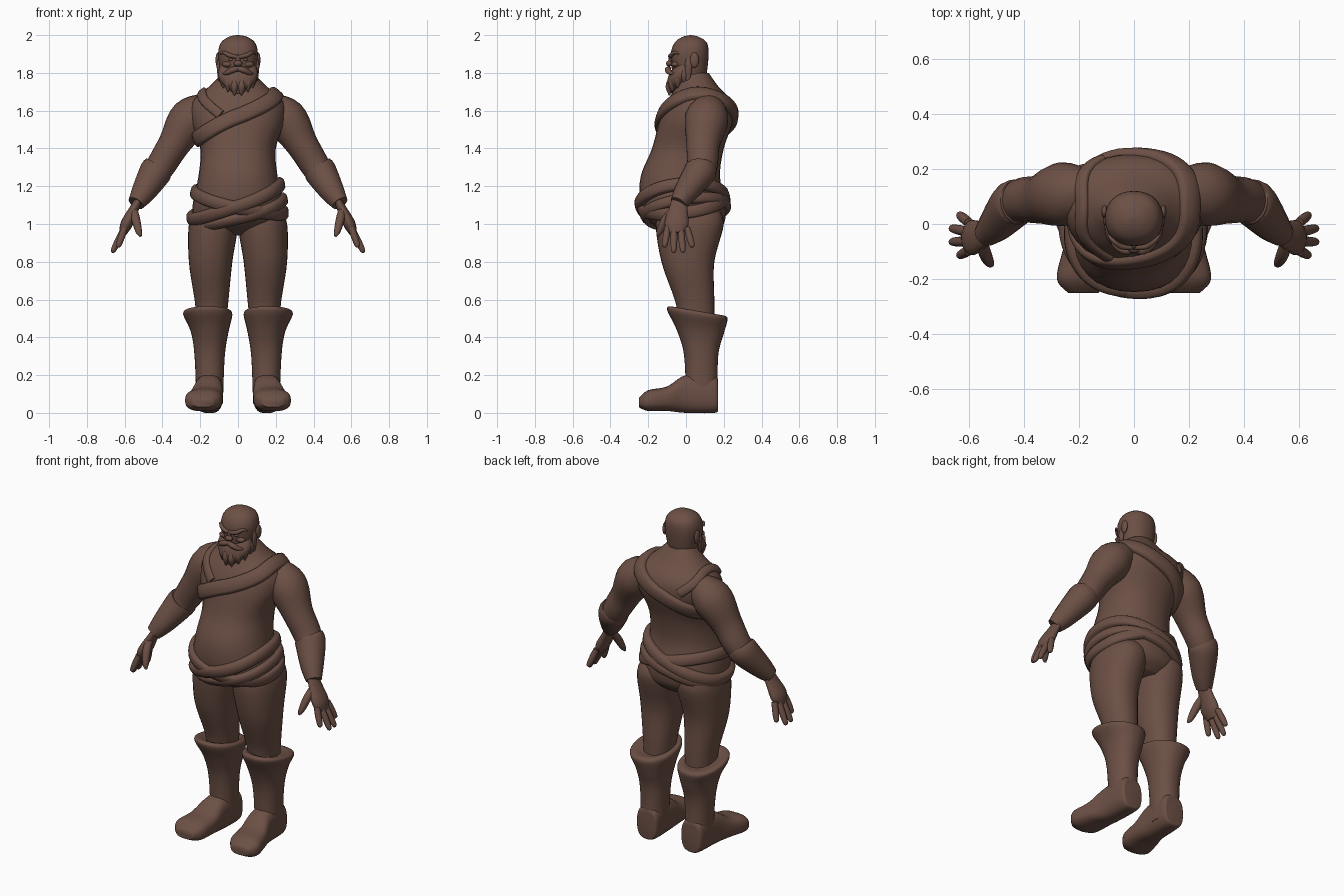
import bpy, bmesh, math
from mathutils import Vector, Matrix

default_cube = bpy.data.objects.get("Cube")
if default_cube:
    bpy.data.objects.remove(default_cube, do_unlink=True)

COLOUR = (0.15, 0.08, 0.06, 1)
brown = bpy.data.materials.new("warm_brown")
brown.use_nodes = True
brown.diffuse_color = COLOUR
brown.node_tree.nodes["Principled BSDF"].inputs["Base Color"].default_value = COLOUR
parts = []


def finish(name, bm, mirror):
    """Turn a bmesh into a brown object, mirrored across x if asked."""
    bmesh.ops.recalc_face_normals(bm, faces=bm.faces)
    mesh = bpy.data.meshes.new(name)
    bm.to_mesh(mesh)
    bm.free()
    mesh.materials.append(brown)
    part = bpy.data.objects.new(name, mesh)
    bpy.context.collection.objects.link(part)
    if mirror:
        part.modifiers.new("Mirror", "MIRROR")
    parts.append(part)


def skin(name, rings, closed=False, mirror=False):
    """Join rings of points into a surface, capped unless it is a loop."""
    bm = bmesh.new()
    loops = [[bm.verts.new(point) for point in ring] for ring in rings]
    count = len(loops[0])
    pairs = list(zip(loops, loops[1:]))
    if closed:
        pairs.append((loops[-1], loops[0]))
    else:
        bm.faces.new(loops[0])
        bm.faces.new(loops[-1])
    for a, b in pairs:
        for j in range(count):
            k = (j + 1) % count
            bm.faces.new((a[j], a[k], b[k], b[j]))
    finish(name, bm, mirror)


def blob(name, centre, size, mirror=False):
    """Ellipsoid for small facial forms."""
    bm = bmesh.new()
    matrix = Matrix.Translation(centre) @ Matrix.Diagonal((*size, 1))
    bmesh.ops.create_uvsphere(bm, u_segments=16, v_segments=10, radius=1, matrix=matrix)
    finish(name, bm, mirror)


def oval(angle, power=2):
    """Point on a unit superellipse."""
    return [math.copysign(abs(value) ** (2 / power), value)
            for value in (math.cos(angle), math.sin(angle))]


def turn(count):
    return [math.tau * j / count for j in range(count)]


def smooth_rows(rows, steps=5):
    """Catmull-Rom interpolation between rows of numbers."""
    padded = [rows[0], *rows, rows[-1]]
    result = []
    for a, b, c, d in zip(padded, padded[1:], padded[2:], padded[3:]):
        for k in range(steps):
            t = k / steps
            result.append([q + (r - p + t * (2 * p - 5 * q + 4 * r - s + t * (3 * (q - r) + s - p))) * t / 2
                           for p, q, r, s in zip(a, b, c, d)])
    return result + [rows[-1]]


def box_loft(name, rows, along_y=False, power=2.2, lean=0, mirror=False):
    """Rows are (level, x min, x max, other min, other max)."""
    rings = []
    for level, left, right, low, high in smooth_rows(rows):
        ring = []
        for angle in turn(32):
            c, s = oval(angle, power)
            x = (left + right + (right - left) * c) / 2
            offset = (high - low) * s / 2
            other = (low + high) / 2 + offset
            ring.append((x, level, other) if along_y else (x, other, level + lean * offset * level ** 3))
        rings.append(ring)
    skin(name, rings, mirror=mirror)


def centred(rows):
    return [(level, -half, half, front, back) for level, half, front, back in rows]


def tube(name, points, width=1, mirror=True):
    """Points are (x, y, z, radius); width stretches the section front to back."""
    rows = smooth_rows(points)
    centres = [Vector(row[:3]) for row in rows]
    rings = []
    for i, (centre, row) in enumerate(zip(centres, rows)):
        ahead, behind = centres[min(i + 1, len(rows) - 1)], centres[max(i - 1, 0)]
        tangent = (ahead - behind).normalized()
        u = tangent.cross(Vector((0, 1, 0))).normalized()
        v = u.cross(tangent) * width
        rings.append([centre + (u * c + v * s) * row[3] for c, s in map(oval, turn(18))])
    skin(name, rings, mirror=mirror)


# Torso: broad back, round belly
TORSO = centred([
    (.94, .13, -.06, .14), (1, .23, -.18, .2), (1.1, .24, -.24, .21), (1.25, .21, -.24, .18),
    (1.4, .2, -.18, .2), (1.55, .25, -.14, .25), (1.65, .24, -.1, .24), (1.73, .15, -.05, .17),
    (1.8, .08, -.03, .12)])
box_loft("torso", TORSO)
TORSO_ROWS = smooth_rows(TORSO)


def on_torso(angle, z):
    for a, b in zip(TORSO_ROWS, TORSO_ROWS[1:]):
        if a[0] <= z <= b[0]:
            break
    f = (z - a[0]) / (b[0] - a[0])
    _, _, half, front, back = [p + (q - p) * f for p, q in zip(a, b)]
    c, s = oval(angle, 2.2)
    return Vector((half * c, (front + back + (back - front) * s) / 2, z))


def band(name, height, width, thick, start=0, end=math.tau, closed=True):
    """Cloth band lying on the torso; height gives z for each angle."""
    rings, count, d = [], 64, .05
    for i in range(count):
        angle = start + (end - start) * (i + .5) / count
        z = height(angle)
        point = on_torso(angle, z)
        tangent = on_torso(angle + d, height(angle + d)) - on_torso(angle - d, height(angle - d))
        around = on_torso(angle + d, z) - on_torso(angle - d, z)
        upward = on_torso(angle, z + d / 3) - on_torso(angle, z - d / 3)
        normal = around.cross(upward).normalized()
        side = normal.cross(tangent).normalized()
        rings.append([point + normal * thick * c + side * width * s
                      for c, s in (oval(a, 3) for a in turn(12))])
    skin(name, rings, closed=closed)


def slanted(middle, slope, sag=0):
    return lambda angle: middle + slope * math.cos(angle) + sag * math.sin(angle)


# Chest straps: a full diagonal sash, and a thin strap over the other shoulder
band("shoulder_sash", slanted(1.57, .12), width=.043, thick=.025)
band("thin_strap", lambda angle: 1.7 - .08 * (angle + math.pi) ** 2, width=.026, thick=.016,
     start=math.radians(-108), end=math.radians(-245), closed=False)

# Crossed waist wraps
band("waist_wrap_upper", slanted(1.12, .09, .025), width=.034, thick=.032)
band("waist_wrap_cross", slanted(1.115, -.055, .03), width=.034, thick=.026)
band("waist_wrap_lower", slanted(1.065, .065, .035), width=.03, thick=.028)

# Legs
box_loft("leg", [(1.08, .03, .22, -.13, .17), (1, 0, .26, -.16, .2), (.8, .03, .26, -.13, .15),
                 (.6, .05, .23, -.06, .15), (.5, .06, .22, -.04, .15)], mirror=True)

# Boots with flared cuffs raised at the front
box_loft("boot_shaft", [
    (.05, .08, .22, 0, .17), (.3, .07, .23, -.01, .17), (.43, .05, .25, -.05, .2),
    (.52, .03, .29, -.1, .22), (.54, .05, .27, -.08, .2), (.53, .08, .23, -.04, .16)],
    lean=-1.1, mirror=True)
box_loft("boot_foot", [
    (.17, .1, .2, .02, .15), (.15, .08, .22, 0, .2), (0, .08, .23, 0, .2), (-.1, .08, .26, .01, .14),
    (-.2, .09, .28, .01, .12), (-.25, .13, .24, .03, .08)], along_y=True, power=2.7, mirror=True)

# Arms
tube("arm", [(.14, .13, 1.64, .06), (.25, .11, 1.56, .11), (.34, .09, 1.42, .085),
             (.42, .08, 1.29, .075), (.5, 0, 1.17, .05)], width=1.05)
tube("bracer", [(.42, .08, 1.3, .08), (.44, .07, 1.27, .085), (.5, 0, 1.17, .065), (.54, -.04, 1.11, .045)])

# Hands: flat palm, four fanned fingers and a thumb
tube("palm", [(.52, -.03, 1.14, .02), (.55, -.04, 1.08, .025), (.59, -.05, 1, .032), (.61, -.05, .95, .02)],
     width=2)
for number in range(4):
    spread = number - 1.5
    curve = spread * spread
    knuckle = Vector((.6, -.046 + .034 * spread, .98))
    tip = Vector((.67 - .015 * curve, -.04 + .05 * spread, .845 + .014 * curve))
    tube(f"finger_{number + 1}", [(*knuckle.lerp(tip, along), radius)
                                  for along, radius in ((0, .017), (.5, .018), (.9, .014), (1, .005))])
tube("thumb", [(.55, -.07, 1.07, .02), (.54, -.11, 1.02, .023), (.525, -.14, .96, .017), (.515, -.15, .935, .006)])

# Head and face
box_loft("head", centred([
    (1.75, .07, -.03, .1), (1.8, .09, -.07, .11), (1.9, .105, -.08, .12), (1.96, .09, -.06, .11),
    (1.99, .05, -.02, .07), (2, .01, .02, .03)]))
blob("ear", (.107, .045, 1.868), (.012, .024, .04), mirror=True)
blob("eye", (.037, -.07, 1.87), (.015, .01, .008), mirror=True)
blob("cheek", (.055, -.055, 1.845), (.03, .022, .016), mirror=True)
blob("nose_bridge", (0, -.08, 1.87), (.013, .013, .03))
blob("nose_tip", (0, -.088, 1.85), (.023, .018, .016))
tube("brow", [(.005, -.085, 1.884, .009), (.045, -.08, 1.893, .012), (.075, -.06, 1.908, .009),
              (.093, -.04, 1.9, .004)])

# Beard, moustache and whiskers
box_loft("beard", centred([
    (1.85, .09, -.05, .03), (1.79, .105, -.09, .03), (1.74, .08, -.1, 0), (1.69, .02, -.09, -.05)]))
tube("moustache", [(0, -.092, 1.822, .013), (.03, -.096, 1.815, .016), (.06, -.083, 1.8, .012),
                   (.082, -.064, 1.797, .004)])
tube("side_whisker", [(.098, .012, 1.88, .005), (.103, .014, 1.84, .01), (.1, .01, 1.76, .005)], width=2)
for number in range(4):
    angle = math.radians(12 + 24 * number)
    x, y = .09 * math.sin(angle), -.09 * math.cos(angle)
    z = 1.68 + .02 * number
    tube(f"beard_lock_{number + 1}", [(x, y, z + .085, .01), (x, y, z + .045, .02), (x, y, z, .003)])

# Smooth shading with crisp edges
bpy.ops.object.select_all(action="DESELECT")
for part in parts:
    part.select_set(True)
bpy.context.view_layer.objects.active = parts[0]
bpy.ops.object.shade_smooth_by_angle(angle=math.radians(50))
